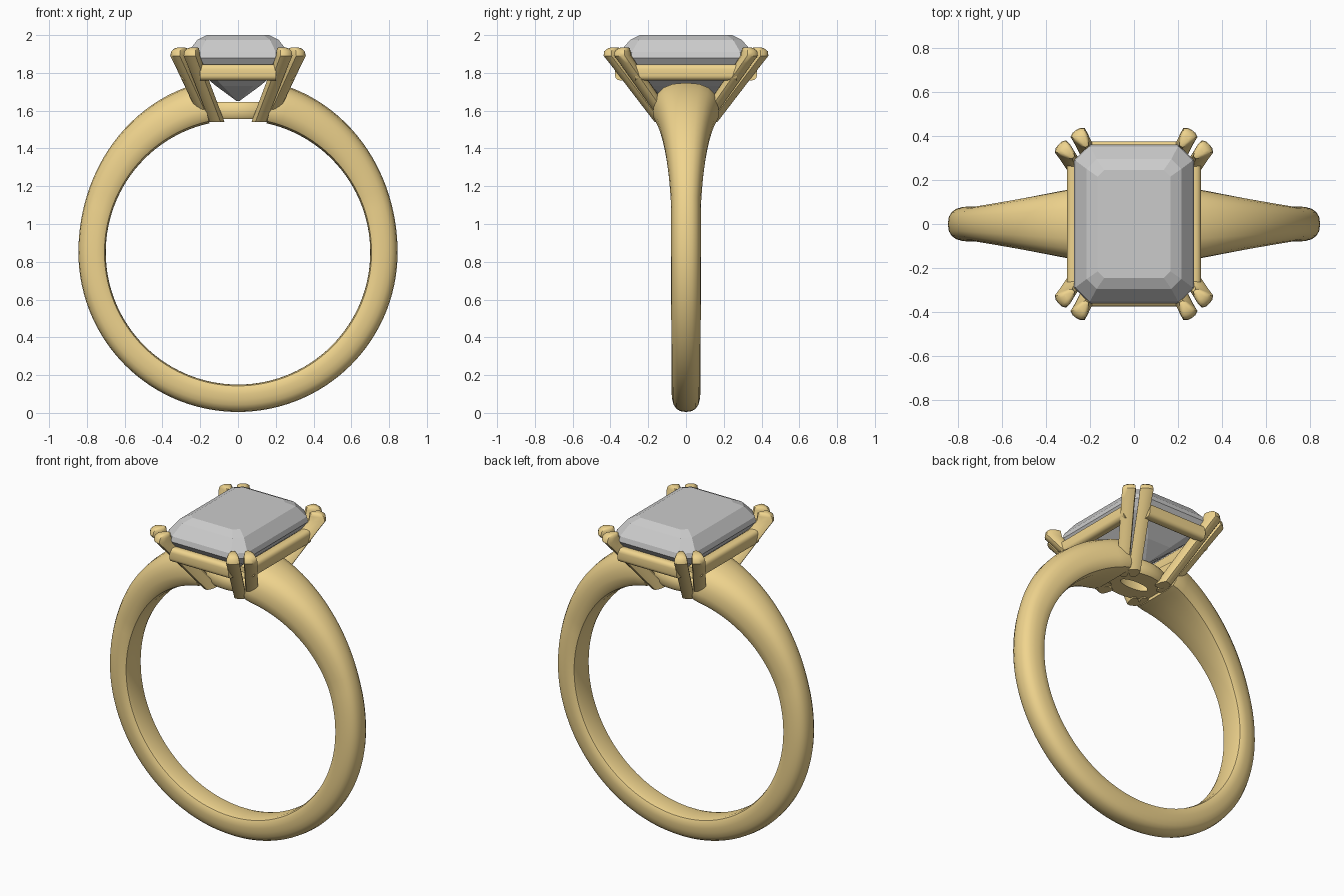
import bpy, bmesh, math

if "Cube" in bpy.data.objects:
    bpy.data.objects.remove(bpy.data.objects["Cube"])

gold = bpy.data.materials.new("gold")
gold.diffuse_color = (0.87, 0.66, 0.27, 1)
gold.use_nodes = True
gold.node_tree.nodes["Principled BSDF"].inputs["Base Color"].default_value = gold.diffuse_color


def finish(name, bm, mat=None, smooth=None):
    bmesh.ops.recalc_face_normals(bm, faces=bm.faces)
    me = bpy.data.meshes.new(name)
    bm.to_mesh(me)
    bm.free()
    ob = bpy.data.objects.new(name, me)
    bpy.context.collection.objects.link(ob)
    if mat:
        me.materials.append(mat)
    if smooth:
        bpy.ops.object.select_all(action='DESELECT')
        ob.select_set(True)
        bpy.context.view_layer.objects.active = ob
        bpy.ops.object.shade_smooth_by_angle(angle=math.radians(smooth))
    return ob


def loft(bm, sections, closed=False):
    rows = [[bm.verts.new(p) for p in s] for s in sections]
    n = len(rows[0])
    pairs = list(zip(rows, rows[1:])) + ([(rows[-1], rows[0])] if closed else [])
    for a, b in pairs:
        for i in range(n):
            j = (i + 1) % n
            bm.faces.new((a[i], a[j], b[j], b[i]))
    if not closed:
        bm.faces.new(rows[0])
        bm.faces.new(rows[-1])


# Shank: D-shaped section swept round the finger, widening toward the setting
half = [(0.0, 0.0), (0.6, 0.005), (0.88, 0.05), (0.98, 0.16), (1, 0.35), (0.96, 0.55),
        (0.86, 0.74), (0.68, 0.88), (0.4, 0.97), (0, 1)]
profile = half + [(-u, v) for u, v in half[-2:0:-1]]
bm = bmesh.new()
sections = []
gap, steps = math.radians(12.5), 112
for k in range(steps + 1):
    a = gap + (2 * math.pi - 2 * gap) * k / steps
    sx, cz = math.sin(a), math.cos(a)
    up = max(cz, 0)
    r_out = 0.845 + 0.078 * up ** 2
    width = 0.076 + 0.004 * (1 + min(cz, 0))
    if cz > 0:
        width = max(width, min(0.174, 0.08 + (0.8 - abs(sx) * r_out) * 0.17))
    sec = []
    for u, v in profile:
        r = 0.70 + (r_out - 0.70) * v
        sec.append((r * sx, u * width, 0.85 + r * cz))
    sections.append(sec)
loft(bm, sections)
finish("shank", bm, gold, 40)

# Oval base ring under the stone
bm = bmesh.new()
sections = []
for k in range(48):
    a = 2 * math.pi * k / 48
    c, s = math.cos(a), math.sin(a)
    sections.append([(c * (0.145 + d), s * (0.085 + d), z) for d, z in
                     ((-0.05, 1.555), (0.045, 1.555), (0.06, 1.575), (0.06, 1.625),
                      (0.045, 1.645), (-0.035, 1.645), (-0.05, 1.63))])
loft(bm, sections, closed=True)
finish("base_ring", bm, gold, 40)

# Claws: a pair of wedge-section prongs at each corner
wedge = [(0.042, 0), (0.04, 0.02), (0.03, 0.036), (0.005, 0.035), (-0.03, 0.024), (-0.05, 0.01)]
wedge += [(d, -t) for d, t in wedge[:0:-1]]
# z, scale across, outward shift of the section
stations = [(1.54, 0.92, 0), (1.65, 0.95, 0), (1.85, 1.0, 0), (1.89, 1.05, 0),
            (1.915, 0.95, -0.008), (1.93, 0.72, -0.018), (1.935, 0.4, -0.022)]
claws = [("side_claw", (0.15, 0.085), (0.315, 0.338), 42),
         ("end_claw", (0.105, 0.125), (0.243, 0.397), 57)]
for name, base, tip, deg in claws:
    n = (math.cos(math.radians(deg)), math.sin(math.radians(deg)))
    for mx in (1, -1):
        for my in (1, -1):
            bm = bmesh.new()
            sections = []
            for z, sc, shift in stations:
                f = min((z - 1.54) / 0.36, 1)
                x = base[0] + (tip[0] - base[0]) * f
                y = base[1] + (tip[1] - base[1]) * f
                sections.append([(mx * (x + n[0] * (d * sc + shift) - n[1] * t * sc),
                                  my * (y + n[1] * (d * sc + shift) + n[0] * t * sc), z)
                                 for d, t in wedge])
            loft(bm, sections)
            finish(name, bm, gold, 45)


# Gallery rails: rounded bars on the four sides of the stone
def rail(name, loc, size):
    bm = bmesh.new()
    bmesh.ops.create_cube(bm, size=1)
    bmesh.ops.scale(bm, vec=size, verts=bm.verts)
    axis = 0 if size[0] > size[1] else 1
    edges = [e for e in bm.edges
             if abs(e.verts[0].co[axis] - e.verts[1].co[axis]) > 0.1]
    bmesh.ops.bevel(bm, geom=edges, offset=0.025, segments=4, profile=0.5, affect='EDGES')
    bmesh.ops.translate(bm, vec=loc, verts=bm.verts)
    finish(name, bm, gold, 40)


for s in (1, -1):
    rail("end_rail", (0, s * 0.343, 1.803), (0.40, 0.065, 0.085))
    rail("side_rail", (s * 0.272, 0, 1.803), (0.065, 0.54, 0.085))

# Emerald-cut stone: stacked cut-corner rectangles
bm = bmesh.new()
levels = [(2.0, 0.165, 0.245, 0.03), (1.975, 0.215, 0.295, 0.045), (1.91, 0.265, 0.352, 0.065),
          (1.88, 0.272, 0.36, 0.07), (1.83, 0.235, 0.325, 0.06), (1.73, 0.115, 0.215, 0.035),
          (1.65, 0.006, 0.10, 0.003)]
sections = []
for z, x, y, c in levels:
    sections.append([(x, y - c, z), (x - c, y, z), (c - x, y, z), (-x, y - c, z),
                     (-x, c - y, z), (c - x, -y, z), (x - c, -y, z), (x, c - y, z)])
loft(bm, sections)
finish("stone", bm)
